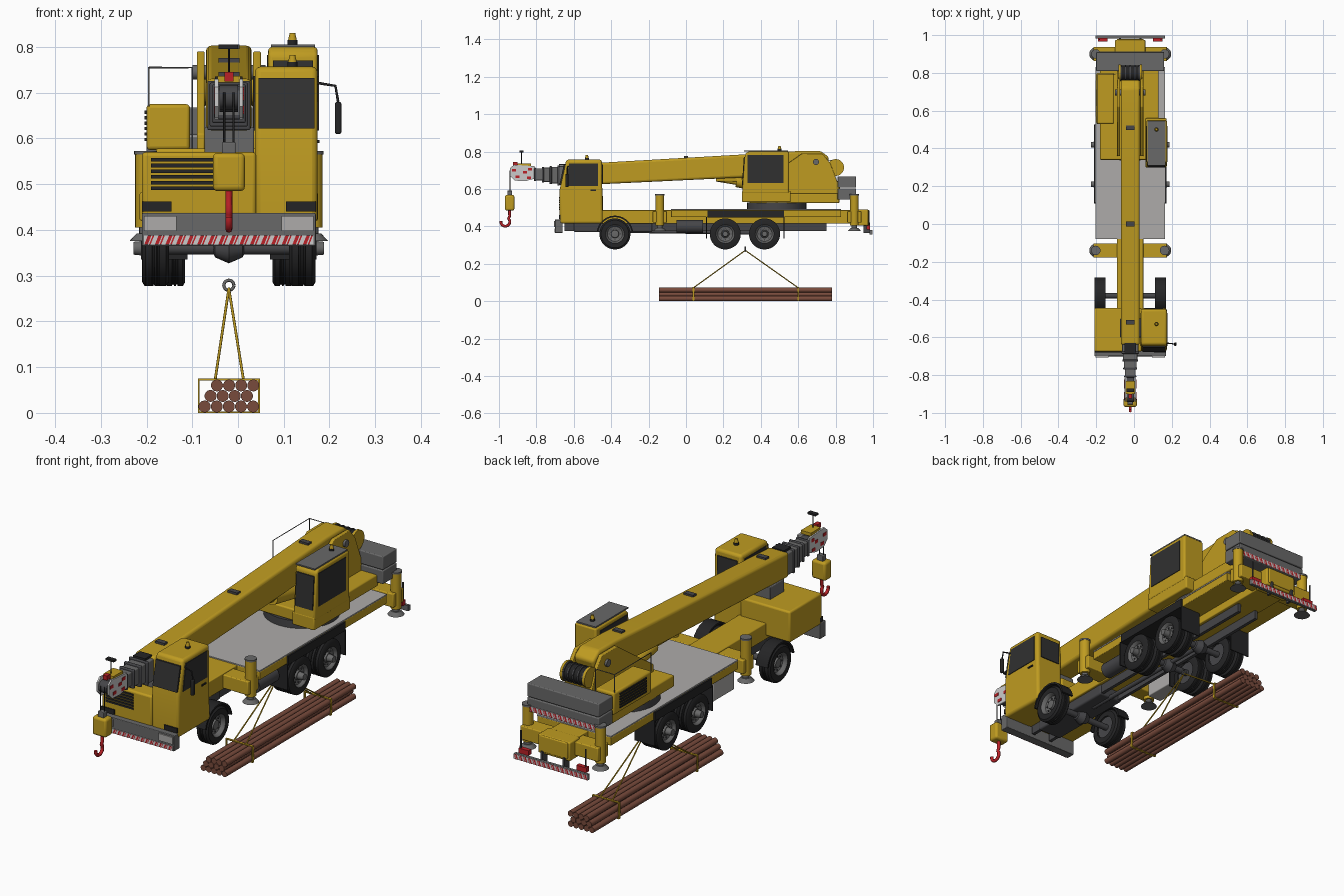
import bpy, bmesh, math
from mathutils import Vector

cube = bpy.data.objects.get("Cube")
if cube:
    bpy.data.objects.remove(cube, do_unlink=True)

C = -0.02  # centre plane of the truck
made = []


def material(name, r, g, b):
    m = bpy.data.materials.new(name)
    m.use_nodes = True
    m.diffuse_color = (r, g, b, 1)
    m.node_tree.nodes["Principled BSDF"].inputs["Base Color"].default_value = (r, g, b, 1)
    return m


YELLOW = material("yellow paint", .52, .33, .015)
BLACK = material("black rubber", .018, .018, .019)
GLASS = material("dark glass", .03, .03, .03)
STEEL = material("dark steel", .06, .06, .065)
GREY = material("mid grey", .14, .14, .14)
DECK = material("light grey deck", .42, .41, .40)
WHITE = material("white", .6, .6, .6)
RED = material("red", .5, .015, .02)
WOOD = material("brown wood", .19, .07, .045)


def finish(name, bm, mat, bevel=0):
    bmesh.ops.recalc_face_normals(bm, faces=bm.faces)
    me = bpy.data.meshes.new(name)
    bm.to_mesh(me)
    bm.free()
    me.materials.append(mat)
    ob = bpy.data.objects.new(name, me)
    bpy.context.collection.objects.link(ob)
    if bevel:
        mod = ob.modifiers.new("Bevel", "BEVEL")
        mod.width, mod.segments, mod.limit_method = bevel, 3, "ANGLE"
    made.append(ob)
    return ob


def prism(name, pts, x0, x1, mat, bevel=0):
    """Side profile of (y, z) points extruded along x."""
    bm = bmesh.new()
    f = bm.faces.new([bm.verts.new((x0, y, z)) for y, z in pts])
    new = bmesh.ops.extrude_face_region(bm, geom=[f])["geom"]
    bmesh.ops.translate(bm, vec=(x1 - x0, 0, 0), verts=[v for v in new if isinstance(v, bmesh.types.BMVert)])
    return finish(name, bm, mat, bevel)


def box(name, x0, x1, y0, y1, z0, z1, mat, bevel=0):
    return prism(name, [(y0, z0), (y1, z0), (y1, z1), (y0, z1)], x0, x1, mat, bevel)


def pair(fn, name, x0, x1, *rest):
    """Makes a part on both sides of the centre plane."""
    fn("left_" + name, x0, x1, *rest)
    fn("right_" + name, 2 * C - x1, 2 * C - x0, *rest)


def rod(name, a, b, r, mat, sides=16, r2=None):
    a, b = Vector(a), Vector(b)
    bm = bmesh.new()
    bmesh.ops.create_cone(bm, cap_ends=True, segments=sides, radius1=r, radius2=r if r2 is None else r2, depth=(b - a).length)
    bm.transform((b - a).to_track_quat("Z", "Y").to_matrix().to_4x4())
    bmesh.ops.translate(bm, vec=(a + b) / 2, verts=bm.verts)
    return finish(name, bm, mat)


def lathe(name, profile, x, y, z, side, mat, steps=36):
    """Spins (offset, radius) points around an axle along x."""
    bm = bmesh.new()
    vs = [bm.verts.new((x + side * o, y, z + r)) for o, r in profile]
    es = [bm.edges.new(e) for e in zip(vs, vs[1:])]
    bmesh.ops.spin(bm, geom=vs + es, cent=(x, y, z), axis=(1, 0, 0), angle=math.tau, steps=steps)
    bmesh.ops.remove_doubles(bm, verts=bm.verts, dist=1e-5)
    return finish(name, bm, mat)


def path(name, pts, r, mat):
    cu = bpy.data.curves.new(name, "CURVE")
    cu.dimensions, cu.bevel_depth, cu.bevel_resolution, cu.use_fill_caps = "3D", r, 2, True
    sp = cu.splines.new("POLY")
    sp.points.add(len(pts) - 1)
    for p, q in zip(sp.points, pts):
        p.co = (*q, 1)
    cu.materials.append(mat)
    ob = bpy.data.objects.new(name, cu)
    bpy.context.collection.objects.link(ob)


def warning_strip(name, x0, x1, y, z0, z1, face, n):
    """White plate with slanted red stripes, facing -y or +y."""
    box(name, x0, x1, y, y + face * .003, z0, z1, WHITE)
    bm = bmesh.new()
    w = (x1 - x0) / n
    for i in range(n):
        a = x0 + i * w
        for s, e in ((0, .33), (.45, .6)):
            bm.faces.new([bm.verts.new((min(a + k * w, x1), y + face * .004, z))
                          for k, z in ((s, z0), (e, z0), (e + .35, z1), (s + .35, z1))])
    finish(name + "_stripes", bm, RED)


# Chassis
box("chassis", -.09, .05, -.66, .98, .415, .488, YELLOW, .004)
pair(box, "frame_rail", .02, .035, -.65, .75, .375, .415, STEEL)
box("engine_underside", -.08, .04, -.6, -.18, .37, .42, STEEL, .008)
box("deck_frame", -.205, .165, -.08, .83, .45, .487, YELLOW, .003)
box("deck_plate", -.205, .165, -.08, .83, .487, .493, DECK)
box("tool_box", -.2, -.13, -.06, .09, .365, .45, DECK, .004)
rod("air_tank", (.11, -.05, .4), (.11, .09, .4), .035, STEEL, 20)
box("rear_box", -.1, .06, .9, .975, .405, .49, YELLOW, .006)

# Wheels
TYRE = [(-.5, .05), (-.5, .074), (-.38, .083), (-.14, .083), (-.12, .079), (-.06, .079), (-.04, .083),
        (.04, .083), (.06, .079), (.12, .079), (.14, .083), (.38, .083), (.5, .074), (.5, .05)]
RIM = [(.5, .05), (.44, .046), (.2, .04), (.1, .022), (.3, .02), (.34, 0)]


def wheel(name, x, y, width, side):
    lathe(name + "_tyre", [(o * width, r) for o, r in TYRE], x, y, .36, side, BLACK)
    lathe(name + "_rim", [(o * width, r) for o, r in RIM], x, y, .36, side, GREY)
    lathe(name + "_rim_back", [(-.4 * width, .05), (-.3 * width, 0)], x, y, .36, side, STEEL)
    for i in range(8):
        a = i * math.tau / 8
        p = Vector((x + side * width * .1, y + .031 * math.cos(a), .36 + .031 * math.sin(a)))
        rod(name + "_bolt", p, p + Vector((side * width * .14, 0, 0)), .004, STEEL, 6)


for side, label in ((1, "left"), (-1, "right")):
    wheel(label + "_front_wheel", C + side * .16, -.38, .058, side)
    for y in (.21, .42):
        for off in (.167, .118):
            wheel(label + "_rear_wheel", C + side * off, y, .045, side)
        rod(label + "_hub", (C + side * .17, y, .36), (C + side * .208, y, .36), .018, GREY, 20, .014)
for y in (-.38, .21, .42):
    rod("axle", (C - .16, y, .36), (C + .16, y, .36), .014, STEEL)
    lathe("differential", [(-.04, 0), (-.03, .02), (0, .033), (.03, .02), (.04, 0)], C, y, .36, 1, STEEL, 20)
rod("drive_shaft", (C, -.3, .375), (C, .42, .365), .01, STEEL)

# Mudguards
arch = [(-.38 + r * math.cos(t), .36 + r * math.sin(t)) for r, ts in ((.098, range(13)), (.09, range(12, -1, -1)))
        for t in [math.radians(10 + i * 160 / 12) for i in ts]]
pair(lambda n, a, b: prism(n, arch, a, b, BLACK), "front_fender", .11, .17)
pair(box, "rear_mudguard", .07, .172, .115, .525, .447, .486, BLACK)
for y in (.108, .522):
    pair(box, "mud_flap", .07, .172, y, y + .005, .335, .45, BLACK)

# Outriggers
for y in (-.14, .9):
    box("outrigger_beam", -.215, .175, y - .038, y + .038, .42, .482, YELLOW, .004)
    for x in (C - .182, C + .182):
        rod("outrigger_leg", (x, y, .405), (x, y, .565), .023, YELLOW, 20)
        rod("outrigger_cap", (x, y, .565), (x, y, .573), .025, GREY, 20)
        rod("outrigger_ram", (x, y, .385), (x, y, .41), .014, GREY)
        rod("outrigger_pad", (x, y, .376), (x, y, .392), .035, GREY, 24, .02)

# Bumpers and lamps
box("front_bumper", -.21, .17, -.7, -.66, .365, .437, GREY, .003)
warning_strip("front_warning_strip", -.205, .165, -.7, .368, .388, -1, 16)
pair(box, "headlight", .095, .165, -.706, -.69, .398, .43, DECK)
pair(box, "indicator", .105, .17, -.68, -.66, .44, .462, BLACK)
box("rear_bumper", -.205, .165, .982, .995, .357, .382, GREY)
warning_strip("rear_warning_strip", -.205, .165, .995, .358, .381, 1, 16)
pair(box, "rear_lamp", .1, .15, .965, .985, .383, .405, RED)
pair(box, "bumper_bracket", .03, .04, .95, .985, .365, .42, STEEL)
pair(box, "rear_post", .14, .145, .975, .98, .38, .485, STEEL)

# Driver cab and hood
prism("driver_cab", [(-.675, .415), (-.675, .6), (-.64, .757), (-.45, .757), (-.445, .415)], .037, .174, YELLOW, .012)
prism("windscreen", [(-.677, .622), (-.653, .732), (-.645, .732), (-.665, .622)], .045, .167, GLASS)
pair_x = ((.034, .039), (.172, .177))
for a, b in pair_x:
    prism("cab_side_window", [(-.645, .617), (-.625, .737), (-.47, .737), (-.47, .617)], a, b, GLASS)
box("cab_back_window", .055, .155, -.449, -.444, .63, .73, GLASS)
box("door_handle", .174, .178, -.51, -.48, .59, .597, BLACK)
box("hood", -.21, .04, -.675, -.445, .43, .57, YELLOW, .008)
for i in range(6):
    z = .487 + i * .0125
    box("grille_slat", -.19, -.05, -.679, -.674, z, z + .008, BLACK)
path("mirror_arm", [(.17, -.63, .722), (.213, -.635, .715), (.219, -.635, .68)], .003, BLACK)
box("mirror", .212, .226, -.645, -.628, .61, .68, BLACK, .004)
box("boom_rest", -.073, .035, -.6, -.5, .565, .625, GREY, .003)

# Turntable and upper body
rod("slewing_ring", (C, .485, .49), (C, .485, .527), .158, STEEL, 40)
box("upper_platform", -.18, .13, .34, .82, .525, .578, YELLOW, .006)
box("cab_base", .06, .172, .3, .56, .53, .59, YELLOW, .006)
cheek = [(.36, .575), (.36, .61), (.52, .72), (.62, .79), (.73, .79), (.77, .74), (.825, .6), (.825, .575)]
pair(lambda n, a, b: prism(n, cheek, a, b, YELLOW, .003), "boom_cheek", .033, .05)
rod("boom_pivot", (-.1, .695, .745), (.06, .695, .745), .016, GREY, 20)
box("engine_box", -.2, -.105, .53, .8, .575, .675, YELLOW, .008)
for i in range(6):
    z = .594 + i * .012
    box("engine_grille_slat", -.204, -.199, .57, .76, z, z + .007, BLACK)
path("handrail", [(-.195, .53, .67), (-.195, .53, .755), (-.195, .79, .755), (-.195, .79, .67)], .002, GREY)
path("handrail_end", [(-.195, .79, .755), (-.1, .79, .755), (-.1, .79, .57)], .002, GREY)

# Operator cab
prism("operator_cab", [(.3, .575), (.315, .785), (.33, .8), (.55, .8), (.55, .575)], .066, .174, YELLOW, .008)
for a, b in ((.063, .068), (.172, .177)):
    box("operator_side_window", a, b, .328, .52, .632, .782, GLASS)
prism("operator_windscreen", [(.299, .62), (.309, .77), (.316, .77), (.306, .62)], .076, .164, GLASS)
box("operator_roof_plate", .072, .168, .31, .545, .8, .806, GREY)
for y, z in ((.5, .805), (-.53, .757)):
    rod("beacon_base", (.119, y, z), (.119, y, z + .01), .011, BLACK)
    rod("beacon", (.119, y, z + .008), (.119, y, z + .026), .01, YELLOW, 16, .006)

# Winch and counterweight
rod("winch_drum", (-.065, .8, .715), (.025, .8, .715), .038, BLACK, 28)
for x in (-.068, -.045, -.02, .005, .028):
    rod("winch_flange", (x - .003, .8, .715), (x + .003, .8, .715), .043, STEEL, 28)
pair(lambda n, a, b: rod(n, (a, .8, .715), (b, .8, .715), .045, YELLOW, 28), "winch_plate", .031, .042)
box("counterweight_upper", -.2, .16, .81, .91, .607, .668, GREY, .004)
box("counterweight_lower", -.2, .16, .81, .91, .543, .604, GREY, .004)
warning_strip("counterweight_strip", -.195, .155, .91, .545, .568, 1, 14)

# Boom
prism("boom", [(-.64, .617), (-.64, .73), (.31, .785), (.6, .803), (.72, .803), (.765, .77), (.74, .69), (.3, .662)],
      -.07, .03, YELLOW, .012)
for y in (-.52, 0, .51):
    z = .767 + y * .058
    box("boom_bracket", -.043, .003, y - .012, y + .012, z - .005, z + .009, STEEL)
box("boom_nose_plate", -.05, .01, -.68, -.63, .725, .735, BLACK)
for i in range(4):
    y, h, w = -.645 - i * .042, .05 - i * .006, .043 - i * .005
    z = .672 + i * .002
    box("boom_section", C - w, C + w, y - .042, y + .02, z - h, z + h, GREY, .005)
    box("boom_collar", C - w - .004, C + w + .004, y - .042, y - .03, z - h - .004, z + h + .004, STEEL, .004)
rod("lift_cylinder", (C, .27, .64), (C, .58, .58), .03, YELLOW, 20)
rod("lift_piston", (C, .17, .655), (C, .3, .633), .016, YELLOW)
box("lift_lug", -.045, .005, .16, .3, .64, .67, YELLOW, .005)

# Boom head, ropes and hook
head = [(-.94, .67), (-.94, .712), (-.92, .73), (-.81, .722), (-.81, .655), (-.86, .642), (-.915, .645)]
pair(lambda n, a, b: prism(n, head, a, b, WHITE), "head_plate", .003, .011)
for y, z in ((-.92, .70), (-.9, .665), (-.86, .69), (-.84, .66), (-.835, .705)):
    pair(box, "head_red_mark", .01, .013, y - .011, y + .011, z - .007, z + .007, RED)
for y, z in ((-.915, .69), (-.84, .685)):
    rod("sheave", (-.04, y, z), (0, y, z), .027, STEEL, 24)
box("head_top", -.045, .005, -.9, -.83, .722, .737, YELLOW)
box("head_lamp", -.03, -.01, -.925, -.9, .725, .745, RED)
path("wind_gauge_post", [(C, -.88, .73), (C, -.88, .8)], .002, BLACK)
box("wind_gauge", -.04, 0, -.89, -.87, .796, .805, BLACK)
for x in (-.03, -.01):
    path("hoist_rope", [(x, -.942, .7), (x, -.942, .58)], .0025, BLACK)
box("hook_block_top", -.035, -.005, -.955, -.93, .56, .592, GREY, .003)
box("hook_block", -.055, .015, -.968, -.918, .485, .568, YELLOW, .01)
arc = [(C, -.966 + .024 * math.cos(t), .425 + .024 * math.sin(t)) for t in [math.radians(45 - i * 18) for i in range(14)]]
path("hook", [(C, -.943, .49), (C, -.943, .455)] + arc, .0075, RED)

# Log load with slings
for count, x0, z in ((5, -.073, .014), (4, -.06, .037), (4, -.046, .06)):
    for i in range(count):
        x = x0 + i * .0265
        rod("log", (x, -.145, z), (x, .78, z), .0132, WOOD, 14)
for y in (.04, .6):
    box("strap_bottom", -.088, .048, y - .005, y + .005, 0, .003, YELLOW)
    box("strap_top", -.088, .048, y - .005, y + .005, .071, .075, YELLOW)
    for x in (-.088, .044):
        box("strap_side", x, x + .004, y - .005, y + .005, 0, .074, YELLOW)
    for x in (-.05, .012):
        path("sling", [(C, .317, .272), (x, y, .072)], .003, YELLOW)
path("lifting_ring", [(C + .011 * math.cos(i * math.tau / 20), .317, .279 + .011 * math.sin(i * math.tau / 20))
                      for i in range(21)], .0035, GREY)

# Smooth the rounded parts while keeping crisp edges
bpy.ops.object.select_all(action="DESELECT")
for ob in made:
    ob.select_set(True)
bpy.context.view_layer.objects.active = made[0]
bpy.ops.object.shade_smooth_by_angle(angle=math.radians(35))
